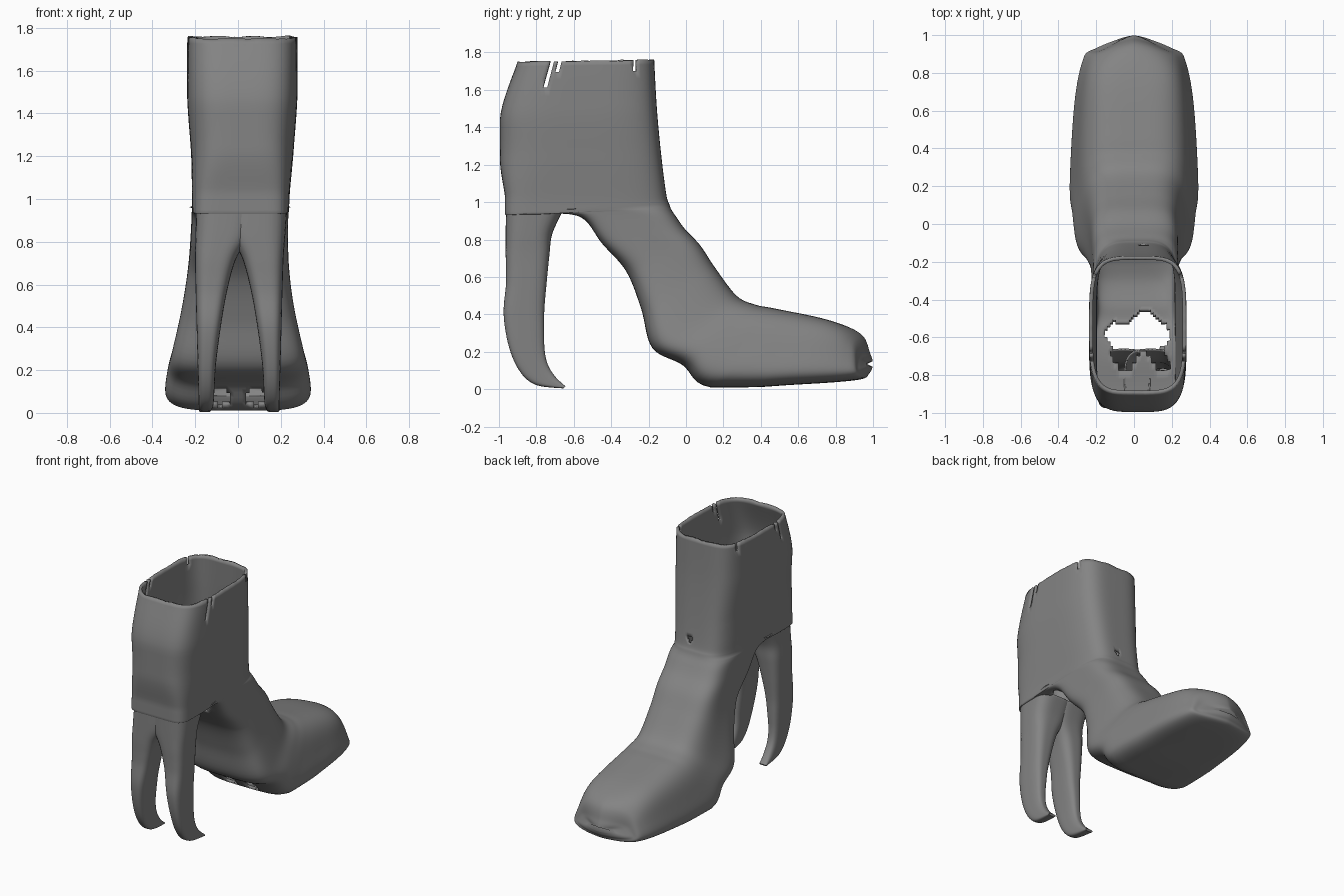
import bpy, bmesh, math, random

if "Cube" in bpy.data.objects:
    bpy.data.objects.remove(bpy.data.objects["Cube"])

random.seed(4)

# Dark grey leather
leather = bpy.data.materials.new("dark_grey")
leather.diffuse_color = (0.23, 0.23, 0.23, 1)
leather.use_nodes = True
leather.node_tree.nodes["Principled BSDF"].inputs["Base Color"].default_value = leather.diffuse_color


def clamp(t, lo=0.0, hi=1.0):
    return max(lo, min(hi, t))


def catmull(p, q, r, s, t):
    """Smooth blend from q to r that never overshoots either section."""
    return [clamp(0.5 * (2 * b + (c - a) * t + (2 * a - 5 * b + 4 * c - d) * t * t
                         + (3 * b - a - 3 * c + d) * t ** 3), min(b, c), max(b, c))
            for a, b, c, d in zip(p, q, r, s)]


def refine(rings, steps):
    pad = [rings[0]] + rings + [rings[-1]]
    out = []
    for i in range(len(rings) - 1):
        out += [catmull(*pad[i:i + 4], k / steps) for k in range(steps)]
    return out + [list(rings[-1])]


def ring_points(ring, n):
    """Rounded-box section spanning rear point (ya,za) to front point (yb,zb)."""
    ya, za, yb, zb, hw, cx, taper, e_front, e_rear, bow = ring
    pts = []
    for k in range(n):
        a = 2 * math.pi * k / n
        c, s = math.cos(a), math.sin(a)
        e = e_rear if s < 0 else e_front
        r = (abs(c) ** e + abs(s) ** e) ** (-1 / e)
        u, v = r * c, r * s
        pts.append((cx + hw * (1 - taper * v) * u,
                    (ya + yb) / 2 + (yb - ya) / 2 * v - bow * abs(u) ** 1.5,
                    (za + zb) / 2 + (zb - za) / 2 * v))
    return pts


def loft(name, rings, n, steps, thickness, hole=None, rim=None):
    bm = bmesh.new()
    loops = [[bm.verts.new(p) for p in ring_points(r, n)] for r in refine(rings, steps)]
    for a, b in zip(loops, loops[1:]):
        for k in range(n):
            bm.faces.new((a[k], a[(k + 1) % n], b[(k + 1) % n], b[k]))
    bm.faces.new(loops[-1])
    bmesh.ops.recalc_face_normals(bm, faces=bm.faces)
    if rim:
        for k, v in enumerate(loops[0]):
            v.co.z += rim(k)
    if hole:
        gone = [f for f in bm.faces if hole(f.calc_center_median())]
        bmesh.ops.delete(bm, geom=gone, context='FACES')
    me = bpy.data.meshes.new(name)
    bm.to_mesh(me)
    bm.free()
    me.materials.append(leather)
    ob = bpy.data.objects.new(name, me)
    bpy.context.collection.objects.link(ob)
    mod = ob.modifiers.new("wall", 'SOLIDIFY')
    mod.thickness = thickness
    mod.offset = -1
    bpy.ops.object.select_all(action='DESELECT')
    ob.select_set(True)
    bpy.context.view_layer.objects.active = ob
    bpy.ops.object.shade_smooth_by_angle(angle=math.radians(50))


def worn(c):
    """Worn openings: arch under the shaft, sole, instep and slits along the rim."""
    x, y, z = c
    arch = (0.76 < z < 0.99 and abs(x - 0.02) < 0.155 + 0.02 * math.sin(40 * y)
            and -0.73 + 0.05 * math.sin(30 * x) < y < -0.50 + 0.04 * math.sin(26 * x))
    sole = z < 0.16 and math.hypot((abs(x) - 0.085) / 0.055, (y - 0.04) / 0.04) < 1
    instep = y > -0.2 and math.hypot(x - 0.05, z - 1.07) < 0.022
    along = (y + 0.165) / (0.735 + 0.36 * (1.755 - z))
    slit = abs(x) > 0.15 and any(abs(along - a) < 0.0125 and z > 1.74 - d
                                 for a, d in ((-0.76, 0.12), (-0.69, 0.06), (-0.15, 0.05)))
    return arch or sole or instep or slit


# Shaft and foot sections: rear y,z / front y,z / half width
boot = [
    (-0.90, 1.75, -0.17, 1.76, 0.257),
    (-0.99, 1.48, -0.155, 1.49, 0.258),
    (-0.995, 1.22, -0.13, 1.23, 0.24),
    (-0.968, 1.03, -0.105, 1.04, 0.229),
    (-0.965, 0.93, -0.09, 0.99, 0.227),
    (-0.70, 0.94, -0.078, 0.96, 0.226),
    (-0.55, 0.91, -0.055, 0.925, 0.226),
    (-0.45, 0.78, -0.005, 0.855, 0.228),
    (-0.32, 0.63, 0.075, 0.77, 0.234),
    (-0.24, 0.43, 0.155, 0.65, 0.252),
    (-0.18, 0.22, 0.27, 0.50, 0.284),
    (-0.02, 0.13, 0.37, 0.452, 0.302),
    (0.13, 0.01, 0.48, 0.43, 0.314),
    (0.60, 0.025, 0.76, 0.37, 0.292),
    (0.92, 0.05, 0.935, 0.295, 0.252),
    (0.98, 0.085, 0.985, 0.19, 0.20),
    (0.998, 0.12, 0.999, 0.15, 0.10),
]
# Centre shift fades down the shaft, sides slope in over the foot, the heel end of the
# shaft gets squarer where the prongs join, and the toe is bowed to a point
rings = [(ya, za, yb, zb, hw, 0.02 * clamp(2 * zb - 1.4), 0.2 * clamp(1.4 - 2 * za), 4,
          4 + 4 * clamp(1 - abs(za - 0.95) / 0.3), 1.3 * hw * max(0, yb - 0.74))
         for ya, za, yb, zb, hw in boot]
loft("boot_shaft_and_foot", rings, 128, 7, 0.02, worn,
     lambda k: 0.005 * math.sin(k * 0.5) * random.random())

# Twin curved heel prongs, mirrored: rear y,z / front y,z / inner x
prong = [
    (-0.963, 0.955, -0.66, 0.95, -0.07),
    (-0.964, 0.83, -0.715, 0.83, -0.045),
    (-0.964, 0.72, -0.73, 0.72, 0.015),
    (-0.962, 0.57, -0.745, 0.57, 0.056),
    (-0.975, 0.40, -0.758, 0.41, 0.085),
    (-0.945, 0.22, -0.758, 0.24, 0.108),
    (-0.885, 0.09, -0.742, 0.14, 0.115),
    (-0.80, 0.022, -0.70, 0.068, 0.12),
    (-0.655, 0.004, -0.645, 0.016, 0.132),
]
for side, label in ((-1, "left"), (1, "right")):
    rings = []
    for ya, za, yb, zb, x0 in prong:
        x1 = 0.188 + 0.026 * clamp(za)
        cx = side * (x0 + x1) / 2 + 0.005 + 0.012 * clamp(4 * za - 2.8)
        rings.append((ya, za, yb, zb, (x1 - x0) / 2, cx, 0, 3.2, 3.4, 0))
    loft("heel_prong_" + label, rings, 40, 6, 0.008)
